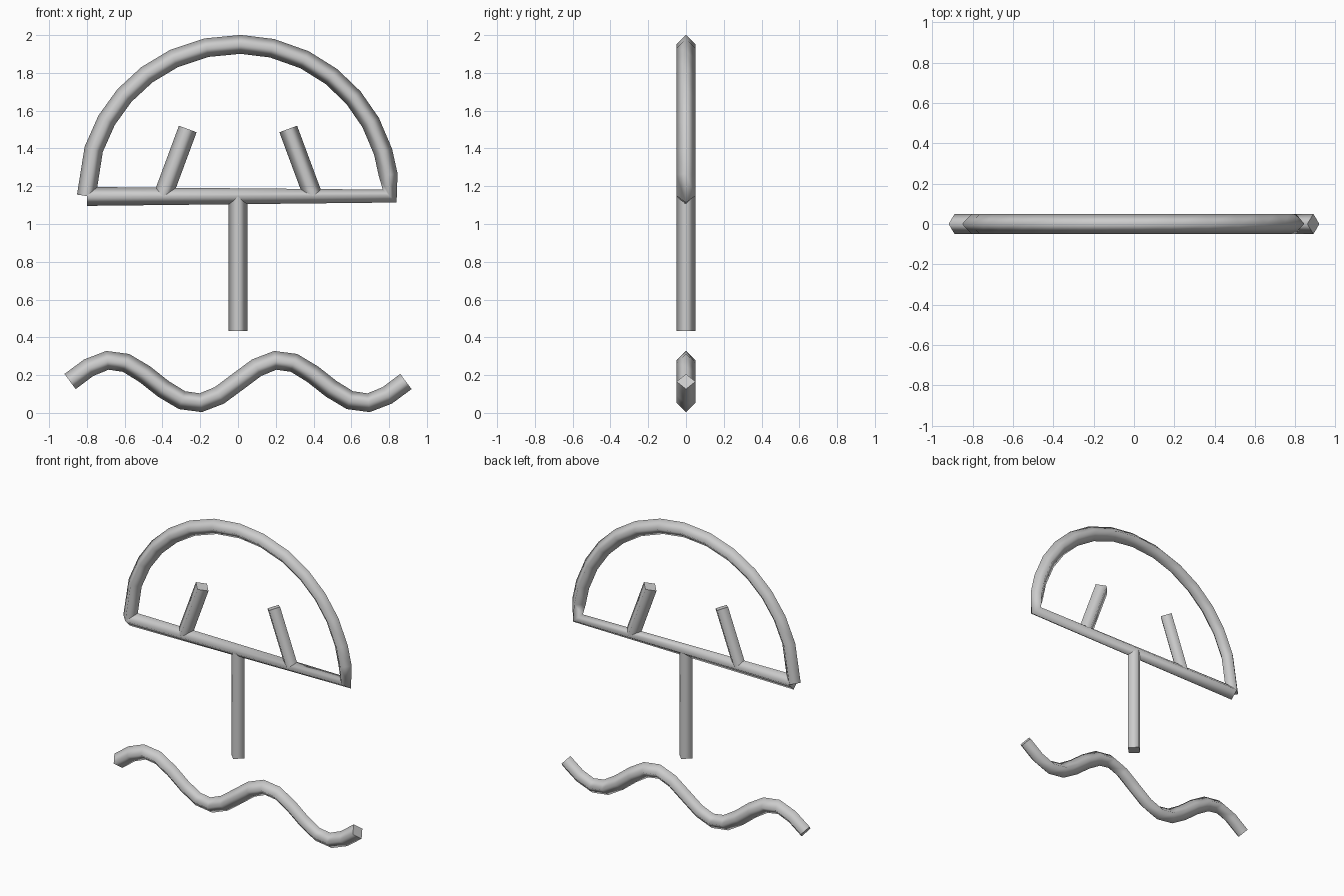
import bpy, bmesh, math
from mathutils import Vector

if "Cube" in bpy.data.objects:
    bpy.data.objects.remove(bpy.data.objects["Cube"])

RADIUS = 0.05

grey = bpy.data.materials.new("light_grey")
grey.diffuse_color = (0.6, 0.6, 0.6, 1)
grey.use_nodes = True
grey.node_tree.nodes["Principled BSDF"].inputs["Base Color"].default_value = grey.diffuse_color


def tube(name, points):
    """Sweep a four-sided diamond section along (x, z) points, with flat end caps."""
    pts = [Vector((x, 0, z)) for x, z in points]
    side = Vector((0, 1, 0))
    bm = bmesh.new()
    rings = []
    for i, p in enumerate(pts):
        tangent = Vector()
        if i > 0:
            tangent += (p - pts[i - 1]).normalized()
        if i < len(pts) - 1:
            tangent += (pts[i + 1] - p).normalized()
        normal = tangent.normalized().cross(side)
        rings.append([bm.verts.new(p + d * RADIUS)
                      for d in (normal, side, -normal, -side)])
    for a, b in zip(rings, rings[1:]):
        for k in range(4):
            n = (k + 1) % 4
            bm.faces.new((a[k], a[n], b[n], b[k])).smooth = True
    for ring in (rings[0], rings[-1]):
        cap = bm.faces.new(ring)
        for e in cap.edges:
            e.smooth = False
    bmesh.ops.recalc_face_normals(bm, faces=bm.faces)
    mesh = bpy.data.meshes.new(name)
    bm.to_mesh(mesh)
    bm.free()
    mesh.materials.append(grey)
    obj = bpy.data.objects.new(name, mesh)
    bpy.context.collection.objects.link(obj)
    return obj


# Arch from left to right, then straight back along the base bar
angles = [0, 18, 30, 41.5, 53, 65, 78, 91, 103, 116, 128, 139.5, 151, 163, 172, 180]
arch = [(-0.803 * math.cos(math.radians(a)), 1.148 + 0.803 * math.sin(math.radians(a)))
        for a in angles]
tube("arch_and_base_bar", arch + [(-0.80, 1.146)])

# Central stem below the bar
tube("stem", [(0, 1.148), (0, 0.434)])

# Two short struts leaning inwards
for name, s in (("left_strut", -1), ("right_strut", 1)):
    tube(name, [(s * 0.397, 1.15), (s * 0.266, 1.503)])

# Wavy line at the bottom, two full periods
N, HALF = 18, 0.889
wave = [(-HALF + 2 * HALF * i / N, 0.166 + 0.114 * math.sin(4 * math.pi * i / N))
        for i in range(N + 1)]
tube("wave", wave)
